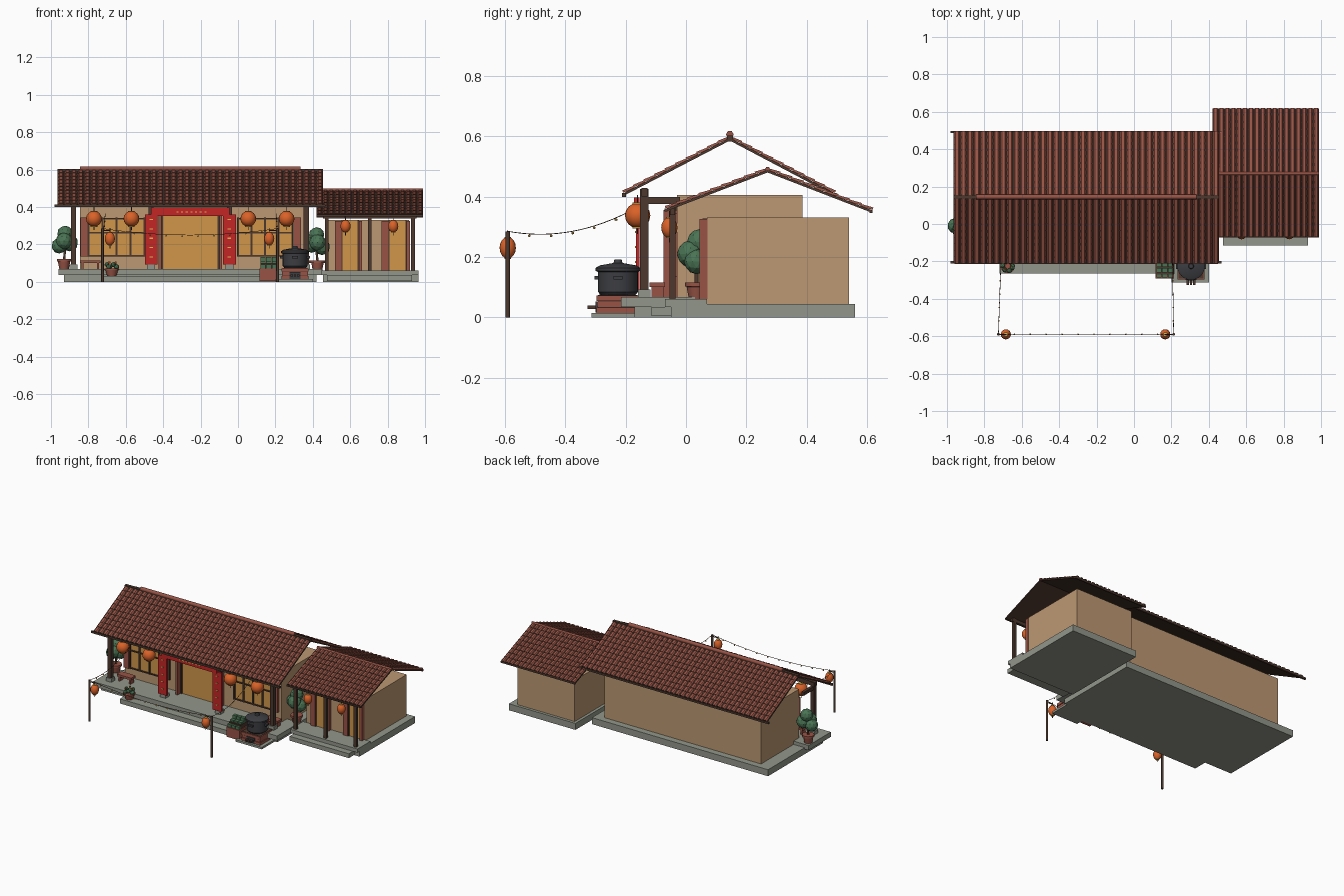
import bpy, bmesh, math, random
from mathutils import Vector, Matrix

if "Cube" in bpy.data.objects:
    bpy.data.objects.remove(bpy.data.objects["Cube"])

random.seed(4)


def material(name, r, g, b):
    m = bpy.data.materials.new(name)
    m.diffuse_color = [(c / 255 / 12.92 if c < 10 else ((c / 255 + .055) / 1.055) ** 2.4) for c in (r, g, b)] + [1]
    m.use_nodes = True
    m.node_tree.nodes["Principled BSDF"].inputs["Base Color"].default_value = m.diffuse_color
    return m


TILE = material("brick red", 152, 84, 70)
WOOD = material("dark wood", 76, 56, 46)
WALL = material("tan plaster", 188, 152, 114)
STONE = material("grey stone", 146, 150, 138)
OCHRE = material("warm ochre", 208, 150, 74)
ORANGE = material("lantern orange", 218, 98, 40)
RED = material("festive red", 196, 38, 38)
GREEN = material("leaf green", 74, 116, 84)
BLACK = material("charcoal iron", 60, 61, 65)
GOLD = material("pale gold", 226, 182, 90)


def finish(bm, name, *mats, smooth=False):
    bmesh.ops.recalc_face_normals(bm, faces=bm.faces)
    me = bpy.data.meshes.new(name)
    bm.to_mesh(me)
    bm.free()
    for m in mats:
        me.materials.append(m)
    ob = bpy.data.objects.new(name, me)
    bpy.context.collection.objects.link(ob)
    if smooth:
        bpy.context.view_layer.objects.active = ob
        ob.select_set(True)
        bpy.ops.object.shade_smooth_by_angle(angle=math.radians(40))
        ob.select_set(False)
    return ob


def boxes(name, mat, *ranges):
    """Each range is x0, x1, y0, y1, z0, z1."""
    bm = bmesh.new()
    for x0, x1, y0, y1, z0, z1 in ranges:
        mt = Matrix.Translation(((x0 + x1) / 2, (y0 + y1) / 2, (z0 + z1) / 2))
        bmesh.ops.create_cube(bm, size=1, matrix=mt @ Matrix.Diagonal((x1 - x0, y1 - y0, z1 - z0, 1)))
    return finish(bm, name, mat)


def lathe(name, mat, at, profile, sides=16):
    """Spin (radius, height) pairs about a vertical axis."""
    bm = bmesh.new()
    rings = [[bm.verts.new((at[0] + r * math.cos(t), at[1] + r * math.sin(t), at[2] + z))
              for t in (2 * math.pi * i / sides for i in range(sides))] for r, z in profile]
    for a, b in zip(rings, rings[1:]):
        for i in range(sides):
            bm.faces.new((a[i], a[i - 1], b[i - 1], b[i]))
    bm.faces.new(rings[0])
    bm.faces.new(rings[-1])
    return finish(bm, name, mat, smooth=True)


def tube(name, mat, points, radius):
    cu = bpy.data.curves.new(name, 'CURVE')
    cu.dimensions = '3D'
    cu.bevel_depth, cu.bevel_resolution, cu.use_fill_caps = radius, 1, True
    sp = cu.splines.new('POLY')
    sp.points.add(len(points) - 1)
    for p, c in zip(sp.points, points):
        p.co = (*c, 1)
    cu.materials.append(mat)
    ob = bpy.data.objects.new(name, cu)
    bpy.context.collection.objects.link(ob)


def roof_slope(name, x0, x1, ridge, eave, cols, rows):
    """Dark board with stepped rows of raised tiles; ridge and eave are (y, z)."""
    top, low = Vector((0, *ridge)), Vector((0, *eave))
    along = (low - top).normalized()
    normal = Vector((0, -along.z, along.y))
    normal *= 1 if normal.z > 0 else -1
    length, step = (low - top).length, (x1 - x0) / cols
    bm = bmesh.new()

    def vert(x, v, n):
        return bm.verts.new(top + along * v + normal * n + Vector((x, 0, 0)))
    c = [vert(x, v, n) for x in (x0, x1) for v in (0, length) for n in (-.008, 0)]
    for f in ((0, 1, 3, 2), (4, 6, 7, 5), (0, 4, 5, 1), (2, 3, 7, 6), (0, 2, 6, 4), (1, 5, 7, 3)):
        bm.faces.new([c[i] for i in f])
    pitch, w = length / rows, step * .84
    for i in range(cols):
        x = x0 + step * (i + .5)
        for j in range(rows):
            ends = []
            for v, lift in ((j * pitch, 0), ((j + 1) * pitch + .002, .004)):
                ends.append([vert(x + w * a, v, lift + n)
                             for a, n in ((-.5, -.002), (-.27, .006), (.27, .006), (.5, -.002))])
            a, b = ends
            for k in range(3):
                bm.faces.new((a[k], a[k + 1], b[k + 1], b[k])).material_index = 1
            bm.faces.new(b)
            bm.faces.new(a)
    finish(bm, name, WOOD, TILE)


# Plinths, porch slabs and steps
boxes("main_plinth", STONE, (-.93, .42, -.17, .43, 0, .045))
boxes("main_porch_slab", STONE, (-.96, .45, -.215, .03, .035, .068))
boxes("main_step", STONE, (-.72, .22, -.265, -.16, 0, .032))
boxes("side_plinth", STONE, (.455, .965, -.05, .56, 0, .045))
boxes("side_porch_slab", STONE, (.45, .965, -.07, .07, .035, .06))
boxes("side_step", STONE, (.475, .93, -.115, -.04, .005, .035))

# Walls
boxes("main_walls", WALL, (-.845, .355, -.03, .385, .045, .405))
boxes("side_walls", WALL, (.475, .915, .07, .54, .045, .33))

# Roofs with ridges and eave boards
for nm, eave in (("front", (-.205, .412)), ("back", (.49, .412))):
    roof_slope("main_roof_" + nm, -.965, .455, (.145, .594), eave, 40, 10)
for nm, eave in (("front", (-.065, .36)), ("back", (.615, .355))):
    roof_slope("side_roof_" + nm, .42, .99, (.27, .488), eave, 18, 9)
boxes("main_ridge_board", WOOD, (-.965, .455, .135, .155, .582, .602))
tube("main_ridge_cap", TILE, [(-.845, .145, .605), (.335, .145, .605)], .013)
tube("side_ridge_cap", TILE, [(.42, .27, .49), (.99, .27, .49)], .009)
boxes("eave_boards", WOOD, (-.98, .467, -.211, -.199, .399, .412), (-.98, .467, .486, .498, .399, .412),
      (.42, .99, -.071, -.061, .35, .36), (.42, .99, .607, .617, .345, .356))

# Main porch posts on stone feet, with beams
post_x = (-.88, -.465, -.045, .365)
boxes("main_posts", WOOD, *[(x - .014, x + .014, -.152, -.124, .085, .425) for x in post_x])
boxes("post_feet", STONE, *[(x - .021, x + .021, -.159, -.117, .066, .092) for x in post_x])
boxes("main_beam", WOOD, (-.9, .385, -.148, -.128, .4, .428))
boxes("cross_beams", WOOD, *[(x - .01, x + .01, -.13, -.02, .375, .398) for x in post_x])

# Side porch posts and beam
boxes("side_posts", WOOD, *[(x - .01, x + .01, -.055, -.035, .06, .365) for x in (.475, .705, .935)])
boxes("side_beam", WOOD, (.455, .955, -.053, -.037, .338, .36))

# Red hangings and header with plain gold studs
boxes("red_panels", RED, (-.498, -.43, -.166, -.154, .092, .36), (-.08, -.012, -.166, -.154, .092, .36))
boxes("red_header", RED, (-.465, -.045, -.172, -.154, .352, .396))
boxes("gold_studs", GOLD, *[(x - .009, x + .009, -.169, -.165, z, z + .006)
                            for x in (-.464, -.046) for z in (.13, .18, .23, .28, .33)],
      *[(-.33 + .025 * i, -.318 + .025 * i, -.175, -.171, .37, .377) for i in range(7)])

# Main doorway with open leaves
boxes("main_door_panel", OCHRE, (-.4, -.11, -.038, -.029, .068, .355))
boxes("main_door_frame", WOOD, (-.415, -.4, -.045, -.028, .068, .37), (-.11, -.095, -.045, -.028, .068, .37),
      (-.415, -.095, -.045, -.028, .355, .37))
boxes("main_door_leaves", TILE, (-.425, -.41, -.075, -.03, .068, .355), (-.1, -.085, -.075, -.03, .068, .355))

# Latticed windows with shutters
for side, x0, x1 in (("left", -.8, -.5), ("right", 0, .29)):
    boxes(side + "_window_pane", OCHRE, (x0, x1, -.037, -.029, .14, .338))
    bars = [x0 + (x1 - x0) * i / 4 for i in range(5)]
    boxes(side + "_window_lattice", WOOD, *[(x - .005, x + .005, -.045, -.03, .135, .343) for x in bars],
          *[(x0, x1, -.044, -.03, z - .004, z + .004) for z in (.14, .262, .338)])
boxes("window_shutters", TILE, (-.843, -.805, -.05, -.029, .135, .343), (.297, .337, -.05, -.029, .135, .343))

# Side doorways with leaves
for n, x0, x1 in ((1, .56, .64), (2, .81, .895)):
    boxes(f"side_door_{n}", OCHRE, (x0, x1, .062, .071, .06, .325))
    boxes(f"side_door_frame_{n}", WOOD, (x0 - .006, x0, .055, .071, .06, .328), (x1, x1 + .006, .055, .071, .06, .328))
    boxes(f"side_door_leaves_{n}", TILE, (x0 - .042, x0 - .006, .052, .071, .06, .325),
          (x1 + .006, x1 + .024, .045, .071, .06, .325))


# Lanterns
def lantern(x, y, z, r, h):
    body = [(r * math.cos(a), h * math.sin(a)) for a in (math.radians(d) for d in range(-66, 67, 22))]
    lathe("lantern", ORANGE, (x, y, z), body)
    lathe("lantern_caps", GOLD, (x, y, z), [(r * .42, -h * 1.02), (r * .42, h * 1.02)], 10)
    tube("lantern_cord", WOOD, [(x, y, z - h * 1.45), (x, y, z + h * 1.6)], .002)


for x in (-.77, -.57, .055, .26):
    lantern(x, -.16, .337, .042, .042)
for x in (.575, .83):
    lantern(x, -.055, .297, .027, .034)

# Yard poles with string lights
ends = []
for x, dx in ((-.725, .04), (.212, -.045)):
    tube("yard_pole", WOOD, [(x, -.59, 0), (x, -.59, .285)], .008)
    tube("pole_arm", WOOD, [(x, -.59, .275), (x + dx, -.59, .275)], .003)
    lantern(x + dx, -.59, .23, .027, .036)
    ends.append(Vector((x, -.59, .285)))
runs = [(ends[0], ends[1], .035, 11), (ends[0], Vector((-.71, -.16, .365)), .04, 6),
        (ends[1], Vector((.205, -.16, .365)), .04, 6)]
for a, b, sag, n in runs:
    def at(t):
        return a.lerp(b, t) - Vector((0, 0, sag * 4 * t * (1 - t)))
    tube("light_wire", WOOD, [at(i / 16) for i in range(17)], .0015)
    bm = bmesh.new()
    for i in range(1, n):
        bmesh.ops.create_icosphere(bm, subdivisions=1, radius=.005,
                                   matrix=Matrix.Translation(at(i / n) - Vector((0, 0, .006))))
    finish(bm, "string_bulbs", GOLD)


# Potted trees and plant
def foliage(name, at, blobs):
    bm = bmesh.new()
    for x, y, z, r in blobs:
        bmesh.ops.create_icosphere(bm, subdivisions=2, radius=r, matrix=Matrix.Translation(Vector(at) + Vector((x, y, z))))
    finish(bm, name, GREEN)


def planter(x, y, z, r, h):
    lathe("clay_pot", TILE, (x, y, z), [(r * .7, 0), (r * .92, h * .75), (r * 1.08, h * .76), (r * 1.08, h)], 12)


for x, y, z, s in ((-.93, -.01, .068, 1), (.425, .035, .06, -1)):
    planter(x, y, z, .036, .055)
    tube("tree_trunk", WOOD, [(x, y, z + .05), (x + s * .01, y, z + .15)], .007)
    foliage("tree_crown", (x, y, z), [(-s * .025, 0, .125, .042), (s * .03, .01, .14, .045),
                                      (0, -.02, .15, .045), (s * .005, .01, .19, .042)])
planter(-.675, -.225, .032, .036, .04)
foliage("flower_plant", (-.675, -.225, .08), [(.026 * math.cos(t), .026 * math.sin(t), .012 * (t % 2), .013)
                                              for t in range(7)])
boxes("flower_blooms", ORANGE, *[(-.68 + .022 * math.cos(t), -.672 + .022 * math.cos(t), -.229 + .022 * math.sin(t),
                                  -.221 + .022 * math.sin(t), .098, .108) for t in range(0, 6, 2)])

# Porch benches
for x0, x1 in ((-.845, -.735), (.29, .385)):
    boxes("bench", TILE, (x0, x1, -.12, -.07, .1, .115), (x0 + .008, x0 + .02, -.115, -.075, .066, .1),
          (x1 - .02, x1 - .008, -.115, -.075, .066, .1))

# Brick stove on a stone pad, with iron cauldron
boxes("stove_pad", STONE, (.2, .402, -.313, -.13, 0, .014))
boxes("stove_bricks", TILE, *[(.232 + d, .378 - d, -.297 + d, -.155 - d, .014 + .02 * i, .032 + .02 * i)
                              for i, d in enumerate((0, .003, 0))])
boxes("stove_mortar", WOOD, (.238, .372, -.291, -.161, .014, .074))
boxes("stove_mouth", BLACK, (.275, .335, -.3, -.29, .016, .052))
boxes("firewood", WOOD, *[(x, x + .012, -.326, -.28, .028, .04) for x in (.282, .299, .316)])
lathe("cauldron", BLACK, (.305, -.225, .072),
      [(.055, 0), (.066, .012), (.066, .078), (.074, .082), (.074, .092), (.06, .1), (.015, .108), (.012, .12)], 24)
boxes("cauldron_handles", BLACK, (.225, .24, -.24, -.21, .125, .137), (.37, .385, -.24, -.21, .125, .137),
      (.29, .32, -.303, -.288, .125, .137))

# Produce crates
boxes("lower_crate", TILE, (.115, .215, -.292, -.2, .004, .072))
boxes("upper_crate", WOOD, (.12, .21, -.27, -.2, .072, .1))
boxes("leafy_produce", GREEN, *[(.121 + .03 * i, .148 + .03 * i, -.287 + .028 * j, -.262 + .028 * j, .07, .092 + .02 * j)
                                for i in range(3) for j in range(3)])
